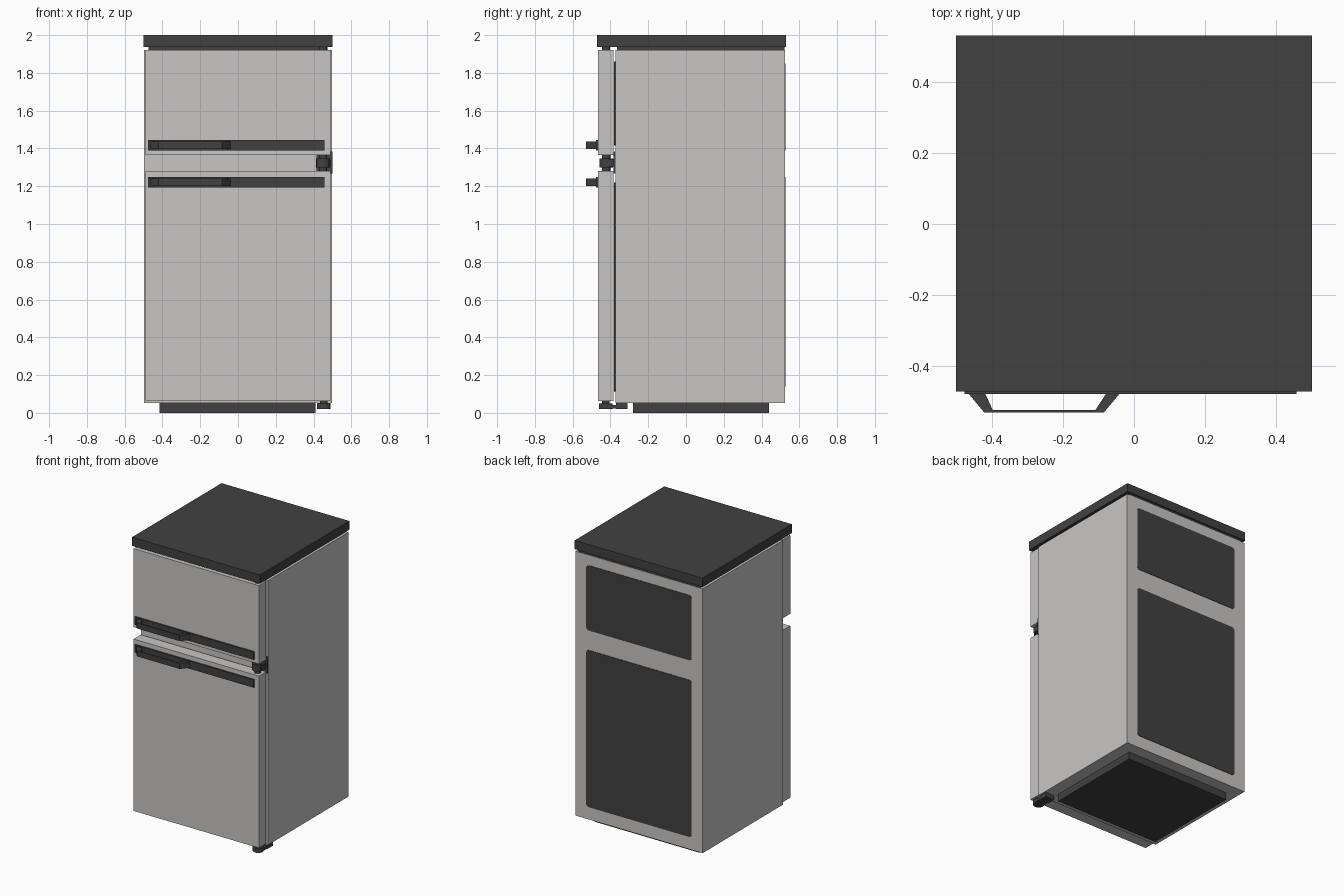
import bpy, bmesh
from mathutils import Matrix

cube = bpy.data.objects.get("Cube")
if cube:
    bpy.data.objects.remove(cube, do_unlink=True)


def material(name, rgb):
    m = bpy.data.materials.new(name)
    m.use_nodes = True
    color = (*rgb, 1)
    m.diffuse_color = color
    m.node_tree.nodes["Principled BSDF"].inputs["Base Color"].default_value = color
    return m


LIGHT = material("warm light grey", (0.58, 0.565, 0.555))
DARK = material("charcoal", (0.053, 0.053, 0.053))


def finish(name, bm, mat):
    bmesh.ops.recalc_face_normals(bm, faces=bm.faces[:])
    mesh = bpy.data.meshes.new(name)
    bm.to_mesh(mesh)
    bm.free()
    mesh.materials.append(mat)
    obj = bpy.data.objects.new(name, mesh)
    bpy.context.collection.objects.link(obj)
    return obj


def box(name, xs, ys, zs, mat, radius=0):
    """Box between limits; radius rounds the corners seen from front or back."""
    bm = bmesh.new()
    bmesh.ops.create_cube(bm, size=1)
    for v in bm.verts:
        v.co = [r[0] if c < 0 else r[1] for c, r in zip(v.co, (xs, ys, zs))]
    if radius:
        edges = [e for e in bm.edges
                 if abs(e.verts[0].co.y - e.verts[1].co.y) > 1e-6]
        bmesh.ops.bevel(bm, geom=edges, offset=radius, segments=4,
                        profile=0.5, affect='EDGES')
    return finish(name, bm, mat)


def pin(name, x, y, zs, r):
    bm = bmesh.new()
    bmesh.ops.create_cone(bm, cap_ends=True, segments=16, radius1=r, radius2=r,
                          depth=zs[1] - zs[0],
                          matrix=Matrix.Translation((x, y, sum(zs) / 2)))
    return finish(name, bm, DARK)


def grip(name, zs):
    """Open bracket-shaped pull, extruded upwards from its plan outline."""
    outline = [(-0.465, -0.476), (-0.42, -0.53), (-0.085, -0.53), (-0.04, -0.476),
               (-0.078, -0.476), (-0.108, -0.522), (-0.397, -0.522), (-0.418, -0.476)]
    bm = bmesh.new()
    face = bm.faces.new([bm.verts.new((x, y, zs[0])) for x, y in outline])
    new = bmesh.ops.extrude_face_region(bm, geom=[face])["geom"]
    top = [v for v in new if isinstance(v, bmesh.types.BMVert)]
    bmesh.ops.translate(bm, verts=top, vec=(0, 0, zs[1] - zs[0]))
    return finish(name, bm, DARK)


# Cabinet, worktop and plinth
box("cabinet", (-0.498, 0.498), (-0.374, 0.525), (0.052, 1.922), LIGHT)
box("top_spacer", (-0.475, 0.475), (-0.365, 0.522), (1.922, 1.938), DARK)
box("worktop", (-0.5, 0.5), (-0.47, 0.53), (1.938, 2.0), DARK)
box("plinth", (-0.415, 0.41), (-0.28, 0.44), (0, 0.052), DARK)

# Doors with inner seals, handles and matching back panels
for label, door_z, panel_z, trim_z in (
        ("upper", (1.365, 1.92), (1.39, 1.85), (1.39, 1.445)),
        ("lower", (0.064, 1.28), (0.14, 1.25), (1.193, 1.248))):
    box(label + "_door", (-0.49, 0.49), (-0.466, -0.385), door_z, LIGHT)
    seal_z = (door_z[0] + 0.05, door_z[1] - 0.06)
    box(label + "_seal", (-0.42, 0.42), (-0.382, -0.374), seal_z, DARK, 0.02)
    box(label + "_back_panel", (-0.412, 0.412), (0.523, 0.528), panel_z, DARK, 0.02)
    box(label + "_handle_trim", (-0.476, 0.457), (-0.477, -0.465), trim_z, DARK)
    grip(label + "_handle", (trim_z[0] + 0.008, trim_z[1] - 0.007))

# Middle hinge
box("middle_hinge_plate", (0.415, 0.5), (-0.384, -0.373), (1.268, 1.385), DARK)
box("middle_hinge_arm", (0.415, 0.49), (-0.435, -0.38), (1.305, 1.343), DARK)
pin("middle_hinge_knuckle", 0.45, -0.423, (1.3, 1.348), 0.036)
pin("middle_hinge_pin", 0.45, -0.423, (1.27, 1.375), 0.022)

# Bottom hinge
box("bottom_hinge_arm", (0.42, 0.49), (-0.42, -0.31), (0.024, 0.042), DARK)
box("bottom_hinge_foot", (0.42, 0.49), (-0.37, -0.31), (0.02, 0.053), DARK)
pin("bottom_hinge_knuckle", 0.455, -0.424, (0.02, 0.05), 0.036)
pin("bottom_hinge_pin", 0.455, -0.424, (0.045, 0.07), 0.02)

# Top hinge
pin("top_hinge_pin", 0.45, -0.424, (1.915, 1.94), 0.022)
